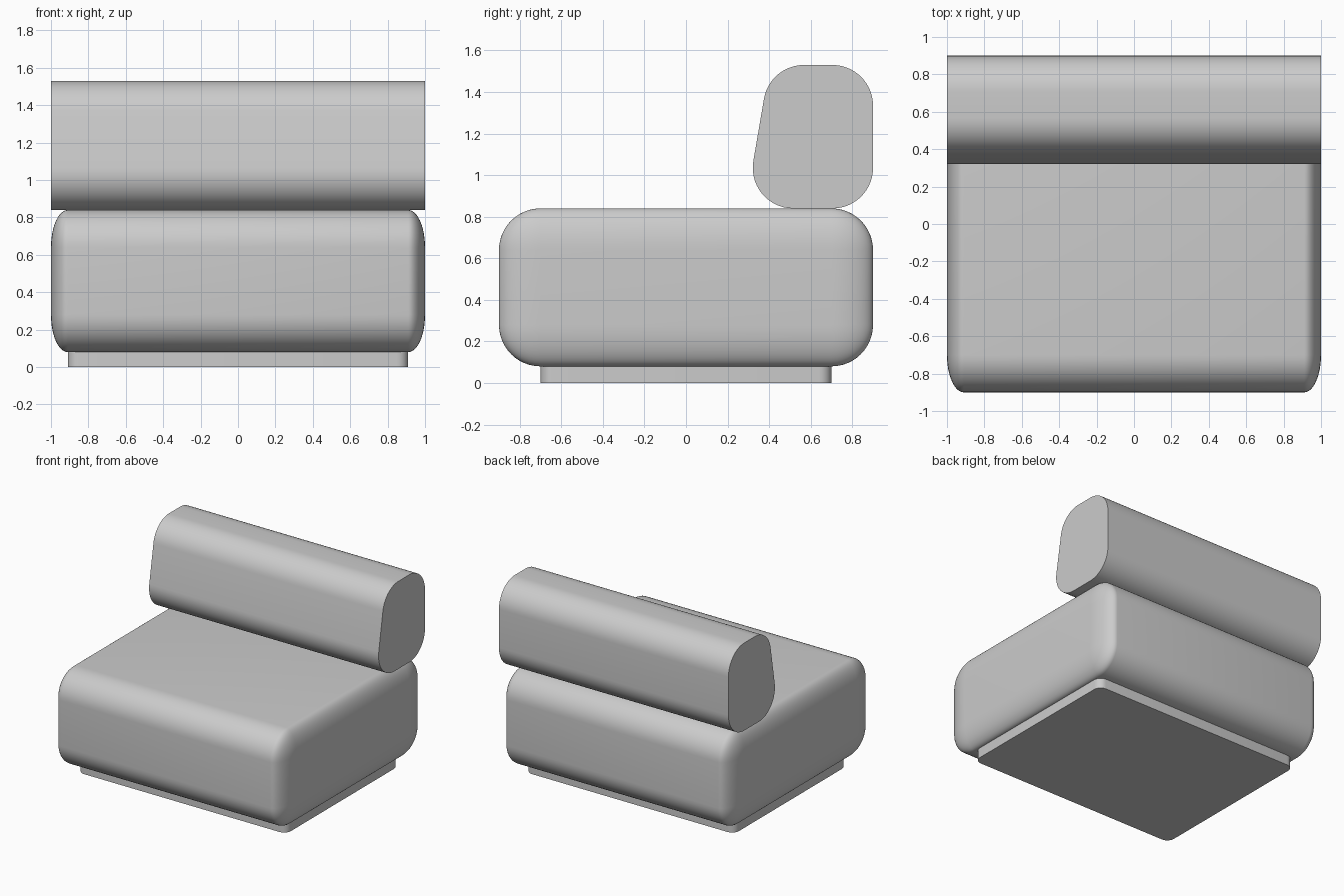
import bpy, bmesh, math
from mathutils import Vector, Matrix

if "Cube" in bpy.data.objects:
    bpy.data.objects.remove(bpy.data.objects["Cube"])


def finish(bm, name):
    bmesh.ops.recalc_face_normals(bm, faces=bm.faces)
    mesh = bpy.data.meshes.new(name)
    bm.to_mesh(mesh)
    bm.free()
    ob = bpy.data.objects.new(name, mesh)
    bpy.context.collection.objects.link(ob)
    bpy.ops.object.select_all(action='DESELECT')
    ob.select_set(True)
    bpy.context.view_layer.objects.active = ob
    bpy.ops.object.shade_smooth_by_angle(angle=math.radians(35))
    return ob


def rounded_outline(corners, radius, steps):
    """Convex counter-clockwise polygon with a true arc at every corner."""
    pts = [Vector(c) for c in corners]
    out = []
    for i, p in enumerate(pts):
        a = (pts[i - 1] - p).normalized()
        b = (pts[(i + 1) % len(pts)] - p).normalized()
        half = a.angle(b) / 2
        centre = p + (a + b).normalized() * (radius / math.sin(half))
        start = p + a * (radius / math.tan(half)) - centre
        sweep = math.pi - 2 * half
        for k in range(steps + 1):
            out.append(centre + Matrix.Rotation(sweep * k / steps, 2) @ start)
    return out


def prism(name, outline, place, depth):
    bm = bmesh.new()
    face = bm.faces.new([bm.verts.new(place(p)) for p in outline])
    ext = bmesh.ops.extrude_face_region(bm, geom=[face], use_keep_orig=True)
    new = [v for v in ext["geom"] if isinstance(v, bmesh.types.BMVert)]
    bmesh.ops.translate(bm, verts=new, vec=depth)
    return finish(bm, name)


# Plinth base with slightly rounded upright corners
prism("base",
      rounded_outline([(-0.91, -0.7), (0.91, -0.7), (0.91, 0.7), (-0.91, 0.7)], 0.06, 6),
      lambda p: (p.x, p.y, 0), (0, 0, 0.09))

# Seat block: rounded box, squeezed in x so the end rounding is tighter
squeeze = 0.45
bm = bmesh.new()
bmesh.ops.create_cube(bm, size=1)
bmesh.ops.scale(bm, vec=(2 / squeeze, 1.8, 0.76), verts=bm.verts)
bmesh.ops.bevel(bm, geom=bm.edges[:], offset=0.2, offset_type='OFFSET',
                segments=12, profile=0.5, affect='EDGES')
bmesh.ops.scale(bm, vec=(squeeze, 1, 1), verts=bm.verts)
bmesh.ops.translate(bm, vec=(0, 0, 0.46), verts=bm.verts)
finish(bm, "seat")

# Back cushion: leaning rounded side profile with flat ends
prism("back_cushion",
      rounded_outline([(0.285, 0.84), (0.9, 0.84), (0.9, 1.53), (0.403, 1.53)], 0.195, 14),
      lambda p: (-1, p.x, p.y), (2, 0, 0))
